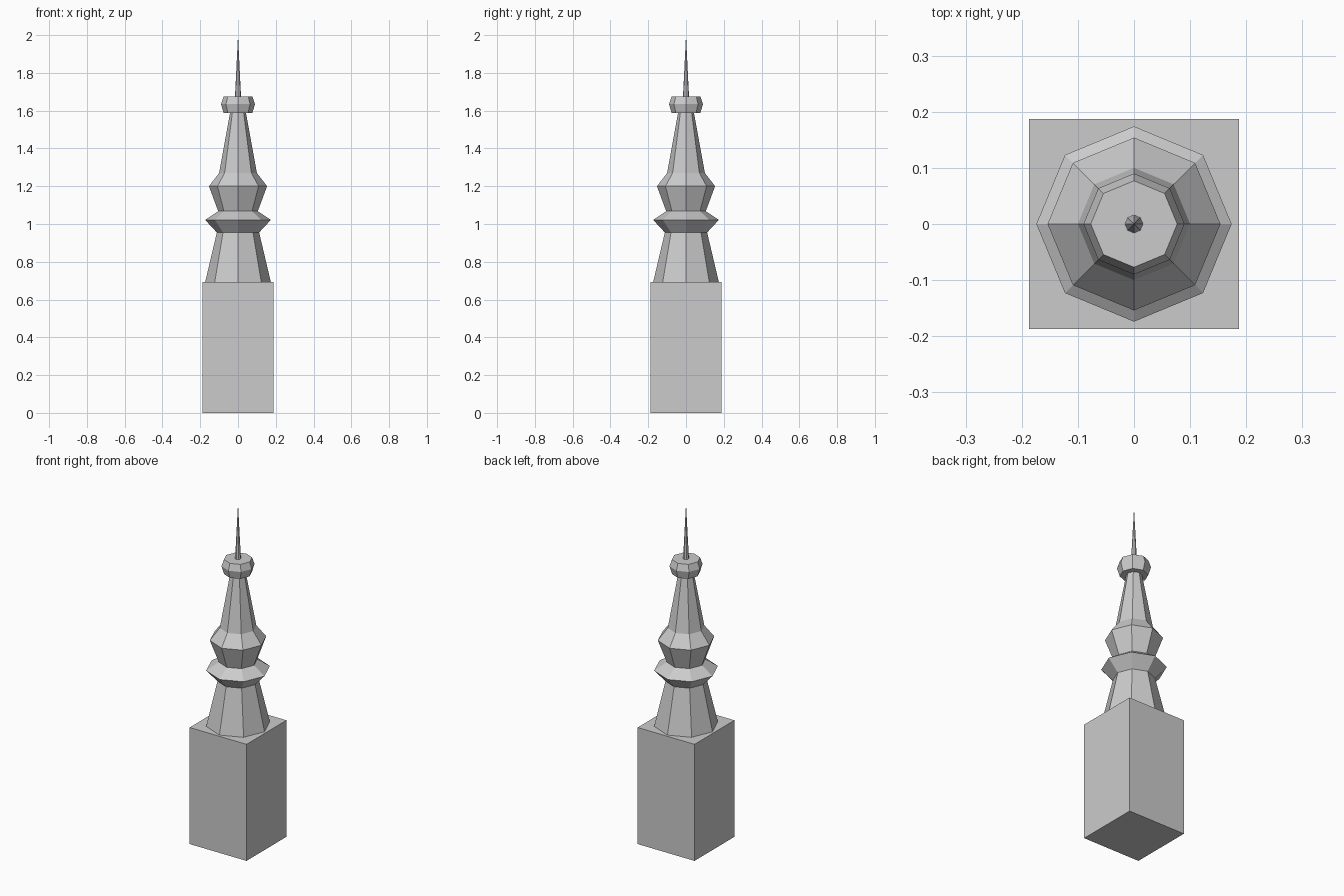
import bpy
import bmesh
from math import cos, sin, pi

cube = bpy.data.objects.get("Cube")
if cube:
    bpy.data.objects.remove(cube, do_unlink=True)

SIDES = 8

stone = bpy.data.materials.new("grey_stone")
stone.use_nodes = True
GREY = (0.6, 0.6, 0.6, 1)
stone.diffuse_color = GREY
stone.node_tree.nodes["Principled BSDF"].inputs["Base Color"].default_value = GREY


def add_object(name, bm):
    bmesh.ops.recalc_face_normals(bm, faces=bm.faces[:])
    mesh = bpy.data.meshes.new(name)
    bm.to_mesh(mesh)
    bm.free()
    mesh.materials.append(stone)
    obj = bpy.data.objects.new(name, mesh)
    bpy.context.collection.objects.link(obj)
    return obj


def turned(name, profile):
    """Closed flat-faced octagonal turning from (radius, height) pairs."""
    bm = bmesh.new()
    rings = []
    for radius, z in profile:
        if radius == 0:
            rings.append([bm.verts.new((0, 0, z))] * SIDES)
        else:
            angles = [2 * pi * i / SIDES for i in range(SIDES)]
            rings.append([bm.verts.new((radius * cos(a), radius * sin(a), z))
                          for a in angles])
    for low, high in zip(rings, rings[1:]):
        for i in range(SIDES):
            j = (i + 1) % SIDES
            corners = [low[i], low[j], high[j], high[i]]
            bm.faces.new(list(dict.fromkeys(corners)))
    for ring in (rings[0], rings[-1]):
        if len(set(ring)) > 1:
            bm.faces.new(ring)
    return add_object(name, bm)


# Square pedestal
bm = bmesh.new()
bmesh.ops.create_cube(bm, size=1)
bmesh.ops.scale(bm, vec=(0.374, 0.374, 0.692), verts=bm.verts)
bmesh.ops.translate(bm, vec=(0, 0, 0.346), verts=bm.verts)
add_object("pedestal", bm)

# Tapered shaft with a sharp collar and a bulged upper section
turned("pinnacle_body", [(0.174, 0.692), (0.112, 0.955), (0.174, 1.022),
                         (0.105, 1.068), (0.154, 1.2), (0.1, 1.27),
                         (0.042, 1.59)])

# Octagonal cap
turned("cap", [(0.076, 1.588), (0.09, 1.635), (0.077, 1.674)])

# Needle finial
turned("finial", [(0.016, 1.674), (0, 2.0)])
